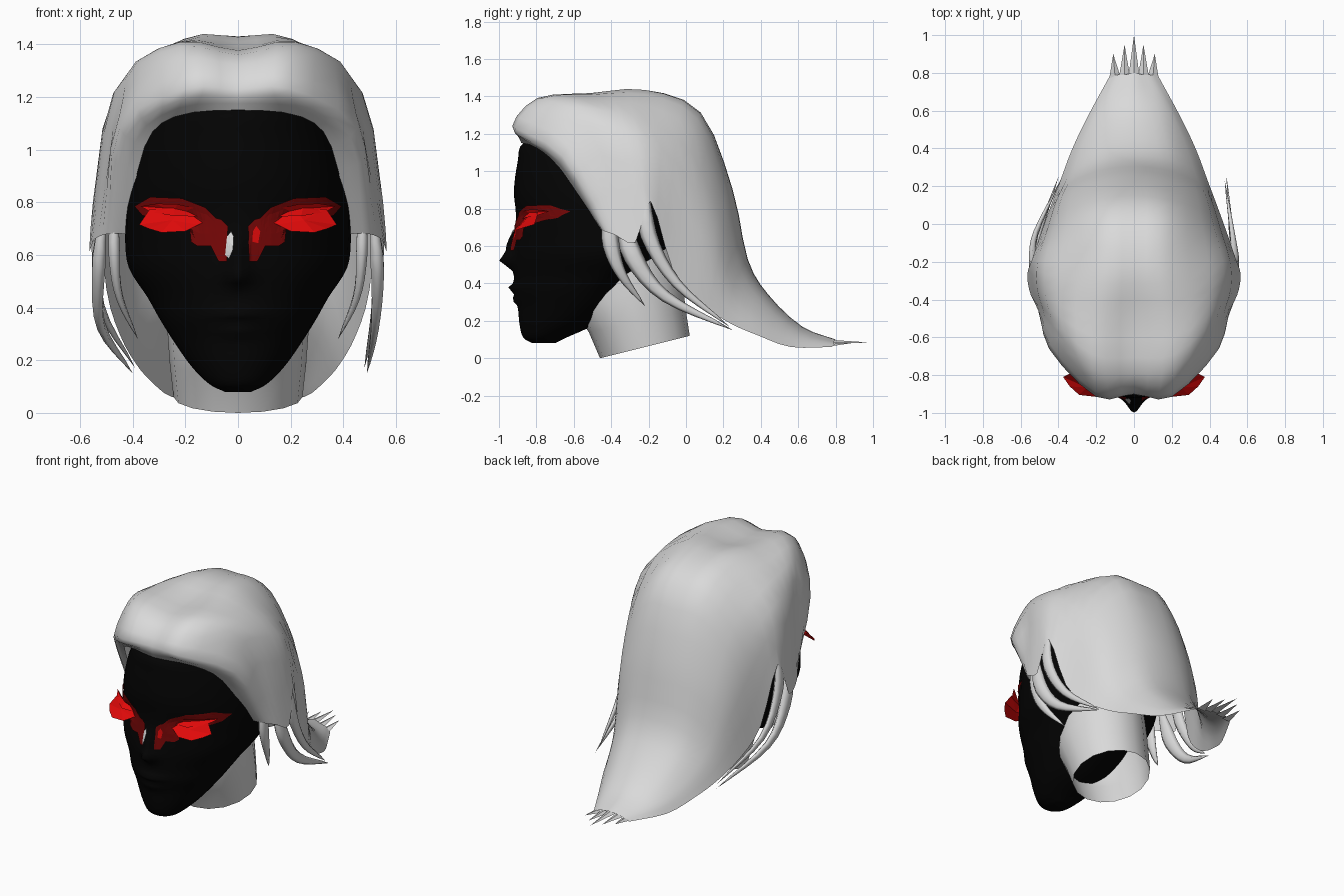
import bpy, bmesh, math
from mathutils import Vector
from mathutils.bvhtree import BVHTree

if "Cube" in bpy.data.objects:
    bpy.data.objects.remove(bpy.data.objects["Cube"])


def material(name, rgb):
    m = bpy.data.materials.new(name)
    m.diffuse_color = (*rgb, 1)
    m.use_nodes = True
    m.node_tree.nodes["Principled BSDF"].inputs["Base Color"].default_value = m.diffuse_color
    return m


PALE = material("pale_grey", (0.7, 0.7, 0.7))
BLACK = material("black", (0.001, 0.001, 0.001))
RED = material("bright_red", (0.75, 0.003, 0.003))
DARK = material("dark_red", (0.18, 0.002, 0.002))


def make(name, verts, faces, mat, smooth=True):
    me = bpy.data.meshes.new(name)
    me.from_pydata([tuple(v) for v in verts], [], faces)
    bm = bmesh.new()
    bm.from_mesh(me)
    bmesh.ops.recalc_face_normals(bm, faces=bm.faces)
    bm.to_mesh(me)
    bm.free()
    me.materials.append(mat)
    me.polygons.foreach_set("use_smooth", [smooth] * len(me.polygons))
    ob = bpy.data.objects.new(name, me)
    bpy.context.collection.objects.link(ob)
    return ob


def spline(pts, n):
    """Smooth curve through the points, n steps per span."""
    p = [Vector(q) for q in pts]
    p = [p[0] * 2 - p[1]] + p + [p[-1] * 2 - p[-2]]
    out = []
    for i in range(1, len(p) - 2):
        a, b, c, d = p[i - 1:i + 3]
        for k in range(n):
            t = k / n
            out.append(0.5 * (2 * b + (c - a) * t + (2 * a - 5 * b + 4 * c - d) * t * t
                              + (3 * b - a - 3 * c + d) * t ** 3))
    return out + [p[-2]]


def loft(name, rows, mat, closed=True, caps=False):
    n = len(rows[0])
    faces = [(r * n + i, r * n + (i + 1) % n, (r + 1) * n + (i + 1) % n, (r + 1) * n + i)
             for r in range(len(rows) - 1) for i in range(n if closed else n - 1)]
    if caps:
        faces += [tuple(range(n))[::-1], tuple(range((len(rows) - 1) * n, len(rows) * n))]
    return make(name, [v for r in rows for v in r], faces, mat)


# head: height, front y, half width, y of widest point, back y
levels = [(.08, -.82, .05, -.78, -.70), (.11, -.87, .11, -.76, -.64), (.18, -.89, .18, -.68, -.49),
          (.28, -.90, .25, -.60, -.37), (.36, -.92, .30, -.55, -.30), (.44, -.92, .345, -.48, -.25),
          (.55, -.92, .415, -.42, -.12), (.66, -.91, .43, -.40, -.03), (.78, -.91, .43, -.40, 0),
          (.90, -.92, .41, -.42, 0), (1.05, -.90, .36, -.45, -.05), (1.15, -.87, .27, -.50, -.10),
          (1.21, -.70, .10, -.50, -.30)]
# facial relief: x, z, width, height, amount (nose, lips, eye sockets)
relief = [(0, .52, .05, .035, .065), (0, .60, .035, .07, .045), (0, .375, .09, .018, .03),
          (0, .31, .07, .02, .02), (.2, .745, .08, .035, -.02), (-.2, .745, .08, .035, -.02)]


def level_point(lv, s):
    z, f, w, m, b = lv
    a = math.copysign(math.pi * abs(s) ** 1.4, s)
    x, c = w * math.sin(a), math.cos(a)
    if c < 0:
        return Vector((x, m - c * (b - m), z))
    y = m + c * (f - m)
    for rx, rz, sx, sz, amt in relief:
        y -= amt * math.exp(-((x - rx) / sx) ** 2 - ((z - rz) / sz) ** 2)
    return Vector((x, y, z))


lv_paths = list(zip(*[spline([(lv[0], lv[k], 0) for lv in levels], 4) for k in range(1, 5)]))
rows = [[level_point((p[0].x, p[0].y, p[1].y, p[2].y, p[3].y), i / 22) for i in range(-22, 22)]
        for p in lv_paths]
head = loft("head", rows, BLACK, caps=True)
tree = BVHTree.FromPolygons([v.co for v in head.data.vertices],
                            [tuple(p.vertices) for p in head.data.polygons])

# neck: open tube with a slanted lower rim
neck_rows = []
for y, rx, ry, z0, z1 in [(-.22, .245, .24, 0, .12), (-.26, .26, .26, .14, .25),
                          (-.31, .27, .29, .26, .42), (-.33, .26, .28, .38, .62)]:
    neck_rows.append([(rx * math.sin(a), y - ry * math.cos(a),
                       z0 + (z1 - z0) * (1 - math.cos(a)) / 2)
                      for a in [2 * math.pi * i / 16 for i in range(16)]])
loft("neck", neck_rows, PALE)

# hair shell: half stations from centre line to lower edge, hairline to tail
stations = [
    [(0, -.88, 1.15), (.24, -.80, 1.125), (.355, -.67, 1.01), (.425, -.45, .68)],
    [(0, -.90, 1.23), (.20, -.915, 1.23), (.45, -.66, 1.08), (.495, -.44, .68)],
    [(0, -.79, 1.36), (.22, -.77, 1.39), (.43, -.54, 1.24), (.545, -.38, .66)],
    [(0, -.50, 1.39), (.22, -.50, 1.41), (.47, -.38, 1.22), (.565, -.27, .62)],
    [(0, -.22, 1.43), (.20, -.22, 1.41), (.47, -.20, 1.17), (.54, -.19, .84)],
    [(0, .08, 1.31), (.20, .06, 1.28), (.42, 0, .98), (.50, -.07, .47)],
    [(0, .25, .90), (.20, .22, .88), (.38, .15, .68), (.45, .07, .30)],
    [(0, .33, .53), (.19, .31, .50), (.33, .25, .38), (.39, .23, .19)],
    [(0, .44, .34), (.17, .43, .31), (.28, .40, .22), (.33, .39, .12)],
    [(0, .62, .17), (.12, .61, .15), (.20, .59, .11), (.25, .56, .06)],
    [(0, .80, .10), (.05, .79, .09), (.09, .79, .08), (.13, .78, .06)]]
cross = [spline([(-x, y, z) for x, y, z in s[:0:-1]] + s, 3) for s in stations]
along = [spline(col, 3) for col in zip(*cross)]
loft("hair", list(zip(*along)), PALE, closed=False)

# pointed tips at the end of the hair
for i, (x, y) in enumerate([(-.11, .90), (-.05, .95), (0, 1.0), (.05, .95), (.11, .90)]):
    b = (i - 2) * .05
    z = .092 - .011 * abs(i - 2)
    make("hair_tip", [(b - .03, .775, z - .006), (b + .03, .775, z - .006), (x, y, .083),
                      (b, .775, z + .006)],
         [(0, 1, 2), (0, 3, 2), (3, 1, 2), (0, 1, 3)], PALE, False)


# loose side locks: flattened, tapering blades
def lock(name, pts, r):
    path = spline(pts, 4)
    rows = []
    for i, p in enumerate(path):
        t = i / (len(path) - 1)
        d = (path[min(i + 1, len(path) - 1)] - path[max(i - 1, 0)]).normalized()
        side = d.cross(Vector((1, 0, 0))).normalized()
        out = side.cross(d)
        k = r * (0.002 + min(1, .3 + 2.5 * t) * (1 - t) ** .75)
        rows.append([p + side * k * math.cos(a) + out * k * .55 * math.sin(a)
                     for a in [math.pi * j / 3 for j in range(6)]])
    loft(name, rows, PALE, caps=True)


for s, tip in ((1, .49), (-1, .40)):
    lock("front_lock", [(s * .47, -.42, .82), (s * .47, -.40, .60), (s * .45, -.34, .44),
                        (s * .38, -.22, .28)], .06)
    lock("middle_lock", [(s * .51, -.35, .78), (s * .53, -.28, .54), (s * .52, -.11, .33),
                         (s * tip, .25, .15)], .07)
    lock("rear_lock", [(s * .52, -.22, .90), (s * .535, -.20, .66), (s * .52, -.05, .40),
                       (s * (tip - .01), .23, .17)], .06)


# painted marks laid over the face surface
def mark(name, outline, mat, lift):
    bm = bmesh.new()
    f = bm.faces.new([bm.verts.new((x, -2, z)) for x, z in outline])
    bmesh.ops.triangulate(bm, faces=[f])
    bmesh.ops.subdivide_edges(bm, edges=bm.edges[:], cuts=5, use_grid_fill=True)
    for v in bm.verts:
        hit, normal, _, _ = tree.ray_cast(v.co, Vector((0, 1, 0)))
        if hit:
            v.co = hit + Vector((math.copysign(lift, v.co.x) * .5, -lift, 0))
    for f in bm.faces:
        f.normal_update()
        if f.normal.y > 0:
            f.normal_flip()
    me = bpy.data.meshes.new(name)
    bm.to_mesh(me)
    bm.free()
    me.materials.append(mat)
    bpy.context.collection.objects.link(bpy.data.objects.new(name, me))


stain = [(.08, .74), (.12, .78), (.21, .815), (.33, .82), (.39, .785), (.36, .75), (.18, .70),
         (.175, .65), (.15, .633), (.10, .633), (.07, .575), (.038, .575), (.035, .71), (.06, .735)]
tear = [(.05, .65), (.072, .645), (.08, .69), (.065, .71), (.052, .69)]
# glowing eye flares: leaf shapes standing off the face, tilted upward
lower = [(.09, -.87, .745), (.15, -.89, .715), (.20, -.915, .69), (.29, -.905, .685),
         (.34, -.86, .70), (.375, -.81, .715), (.335, -.79, .775), (.22, -.84, .768)]
upper = [(.10, -.87, .745), (.15, -.875, .775), (.23, -.86, .793), (.31, -.80, .795),
         (.37, -.73, .785), (.33, -.80, .762), (.24, -.875, .748)]
for s in (1, -1):
    mark("eye_stain", [(s * x, z) for x, z in stain], DARK, .007)
    for name, pts in (("lower_flare", lower), ("upper_flare", upper)):
        pts = [Vector((s * x, y, z)) for x, y, z in pts]
        n = len(pts)
        mid = sum(pts, Vector()) / n
        apex = [mid + Vector((0, -.006, .008)), mid + Vector((0, .006, -.012))]
        make(name, pts + apex, [(i, (i + 1) % n, n + k) for i in range(n) for k in (0, 1)],
             RED, False)
mark("tear_mark", tear, RED, .0095)

# pale glint beside the nose bridge
mark("nose_glint", [(-.045, .60), (-.03, .585), (-.015, .62), (-.012, .67), (-.022, .69),
                    (-.038, .67)], PALE, .008)
